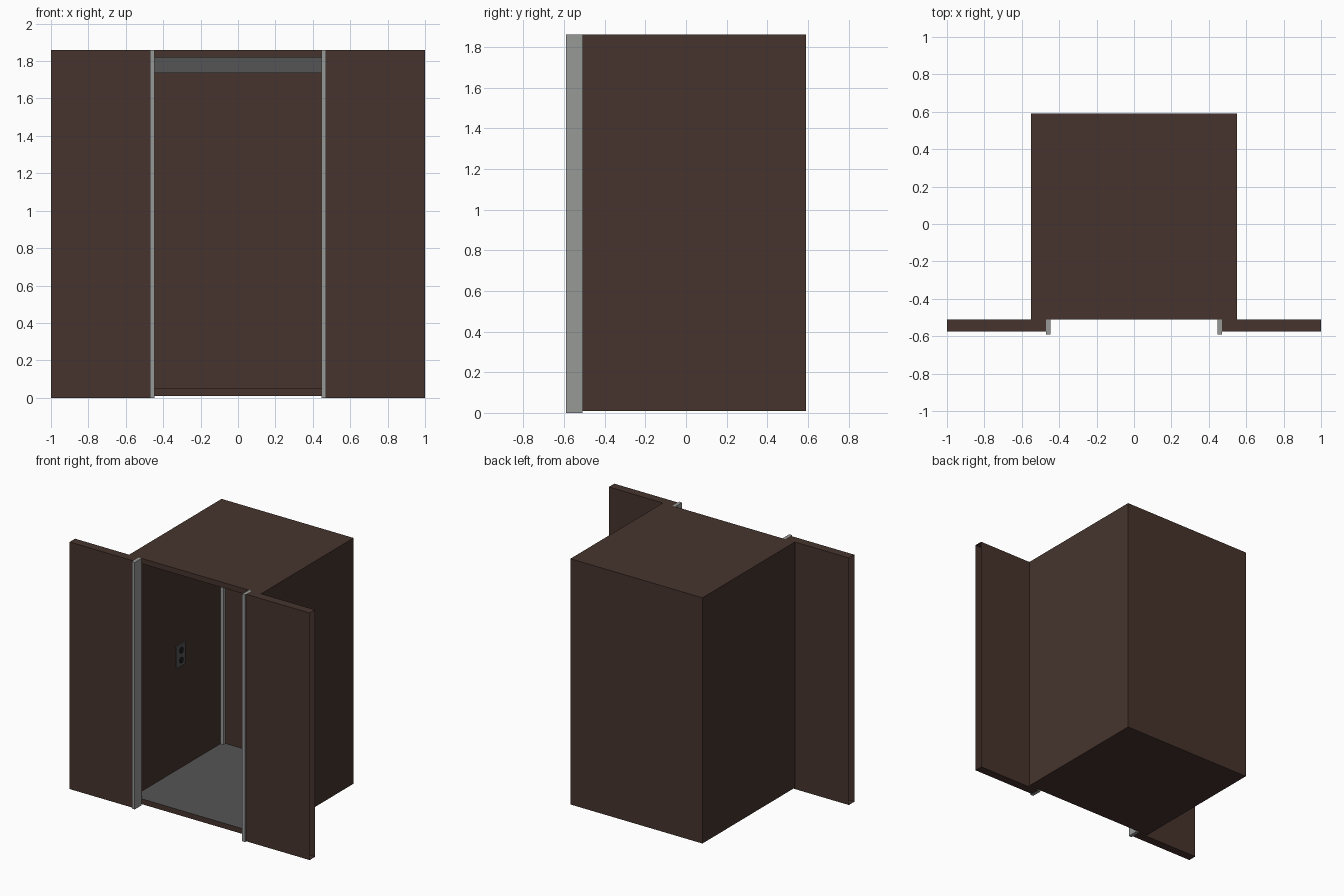
import bpy, bmesh, math
from mathutils import Matrix

if "Cube" in bpy.data.objects:
    bpy.data.objects.remove(bpy.data.objects["Cube"])


def material(name, rgb):
    m = bpy.data.materials.new(name)
    m.diffuse_color = (*rgb, 1)
    m.use_nodes = True
    m.node_tree.nodes["Principled BSDF"].inputs["Base Color"].default_value = m.diffuse_color
    return m


BROWN = material("dark brown panel", (0.061, 0.034, 0.026))
GREY = material("dark grey lining", (0.091, 0.091, 0.091))
METAL = material("light grey metal", (0.31, 0.32, 0.31))
BLACK = material("black button", (0.014, 0.014, 0.014))


def finish(name, bm, *mats):
    me = bpy.data.meshes.new(name)
    bm.to_mesh(me)
    bm.free()
    for m in mats:
        me.materials.append(m)
    ob = bpy.data.objects.new(name, me)
    bpy.context.collection.objects.link(ob)
    return ob


def add_box(bm, x, y, z):
    """Add a box given (min, max) ranges; returns its faces."""
    mat = Matrix.Translation([sum(r) / 2 for r in (x, y, z)])
    mat = mat @ Matrix.Diagonal([r[1] - r[0] for r in (x, y, z)] + [1])
    verts = bmesh.ops.create_cube(bm, size=1, matrix=mat)["verts"]
    return list({f for v in verts for f in v.link_faces})


def box(name, x, y, z, mat):
    bm = bmesh.new()
    add_box(bm, x, y, z)
    return finish(name, bm, mat)


TOP, FRONT, BACK = 1.86, -0.51, 0.59
IN_X, IN_BACK, FLOOR, CEIL = 0.515, 0.55, 0.05, 1.82

# Cabin: outer shell and inner lining joined by a rim around the open front
bm = bmesh.new()
shells = [add_box(bm, (-0.55, 0.55), (FRONT, BACK), (0.01, TOP)),
          add_box(bm, (-IN_X, IN_X), (FRONT, IN_BACK), (FLOOR, CEIL))]
bmesh.ops.reverse_faces(bm, faces=shells[1])
for f in shells[1]:
    if f.normal.z > 0.9:      # floor covering
        f.material_index = 1
fronts = [f for s in shells for f in s if abs(f.normal.y) > 0.9
          and f.calc_center_median().y < 0]
rim = [e for f in fronts for e in f.edges]
bmesh.ops.delete(bm, geom=fronts, context='FACES_ONLY')
bmesh.ops.bridge_loops(bm, edges=rim)
finish("cabin", bm, BROWN, GREY)

# Hanging ceiling panel
box("ceiling_panel", (-IN_X, IN_X), (-0.3, IN_BACK), (1.735, CEIL), GREY)

# Door panels, rails, jambs and corner posts on both sides
for s, side in ((-1, "left"), (1, "right")):
    def span(a, b):
        return tuple(sorted((s * a, s * b)))

    bm = bmesh.new()
    faces = add_box(bm, span(0.47, 1.0), (-0.575, FRONT), (0, TOP))
    bm.normal_update()
    ends = [f for f in faces if abs(f.normal.x) > 0.9]   # panels are hollow, open-ended
    bmesh.ops.delete(bm, geom=ends, context='FACES_ONLY')
    finish(side + "_door_panel", bm, BROWN)
    box(side + "_door_rail", span(0.447, 0.47), (-0.59, FRONT), (0, TOP), METAL)
    box(side + "_jamb", span(0.45, IN_X), (FRONT, FRONT + 0.01), (FLOOR, CEIL), BROWN)
    box(side + "_corner_post", span(IN_X - 0.025, IN_X), (IN_BACK - 0.025, IN_BACK),
        (FLOOR, 1.735), METAL)

# Control plate with two round buttons on the left wall
box("control_plate", (-IN_X, -IN_X + 0.008), (-0.005, 0.1), (0.82, 0.985), GREY)
for i, z in enumerate((0.865, 0.94)):
    bm = bmesh.new()
    bmesh.ops.create_cone(bm, cap_ends=True, segments=16, radius1=0.022, radius2=0.022,
                          depth=0.008, matrix=Matrix.Translation((-IN_X + 0.01, 0.048, z))
                          @ Matrix.Rotation(math.pi / 2, 4, 'Y'))
    finish("button_%d" % (i + 1), bm, BLACK)
